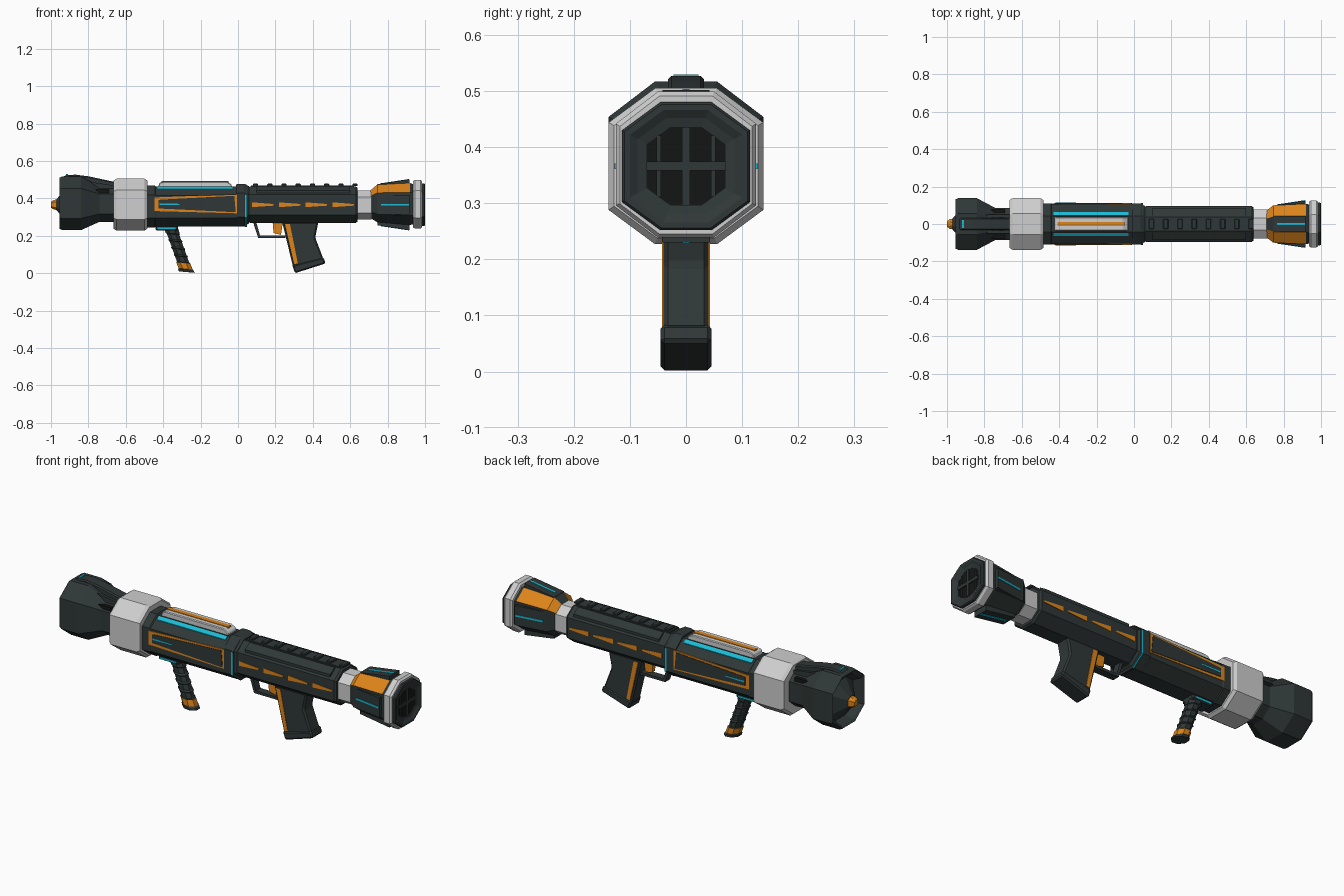
import bpy, bmesh, math
from mathutils import Vector

cube = bpy.data.objects.get("Cube")
if cube:
    bpy.data.objects.remove(cube, do_unlink=True)


def material(name, rgb):
    m = bpy.data.materials.new(name)
    m.use_nodes = True
    m.diffuse_color = (*rgb, 1)
    m.node_tree.nodes["Principled BSDF"].inputs["Base Color"].default_value = (*rgb, 1)
    return m


DARK = material("dark grey", (.029, .039, .038))
BLACK = material("black", (.007, .008, .008))
WHITE = material("light grey", (.62, .62, .62))
ORANGE = material("orange", (.72, .23, .01))
CYAN = material("cyan", (.01, .5, .66))
MID = .366  # height of the tube axis


def finish(name, bm, mats, rule=None, bevel=0):
    bmesh.ops.recalc_face_normals(bm, faces=bm.faces)
    if rule:
        for f in bm.faces:
            f.normal_update()
            f.material_index = rule(f.normal, f.calc_center_median())
    me = bpy.data.meshes.new(name)
    bm.to_mesh(me)
    bm.free()
    ob = bpy.data.objects.new(name, me)
    bpy.context.collection.objects.link(ob)
    for m in mats:
        me.materials.append(m)
    if bevel:
        mod = ob.modifiers.new("bevel", "BEVEL")
        mod.width, mod.segments = bevel, 1
    return ob


def skin(name, rings, *mats, rule=None):
    """Join matching rings of points and cap both ends."""
    bm = bmesh.new()
    loops = [[bm.verts.new(p) for p in r] for r in rings]
    n = len(loops[0])
    for a, b in zip(loops, loops[1:]):
        for i in range(n):
            j = (i + 1) % n
            bm.faces.new((a[i], a[j], b[j], b[i]))
    bm.faces.new(loops[0])
    bm.faces.new(loops[-1])
    return finish(name, bm, mats, rule)


def octagon(x, w, zb=None, zt=None):
    """Eight-sided section across the tube, tall sides and narrow top."""
    zb = MID - w if zb is None else zb
    zt = MID + w if zt is None else zt
    c, b, s = (zb + zt) / 2, .4 * w, .56 * (zt - zb) / 2
    half = [(b, zt), (w, c + s), (w, c - s), (b, zb)]
    return [Vector((x, y, z)) for y, z in half + [(-y, z) for y, z in half[::-1]]]


def tube(name, sections, *mats, rule=None):
    return skin(name, [octagon(*s) for s in sections], *mats, rule=rule)


def prism(name, pts, lo, hi, mat, axis="y", bevel=0):
    put = {"x": lambda a, b, d: (d, a, b), "y": lambda a, b, d: (a, d, b),
           "z": lambda a, b, d: (a, b, d)}[axis]
    bm = bmesh.new()
    rings = [[bm.verts.new(put(a, b, d)) for a, b in pts] for d in (lo, hi)]
    n = len(pts)
    for i in range(n):
        j = (i + 1) % n
        bm.faces.new((rings[0][i], rings[0][j], rings[1][j], rings[1][i]))
    for r in rings:
        bm.faces.new(r)
    return finish(name, bm, [mat], bevel=bevel)


def box(name, x0, x1, y0, y1, z0, z1, mat, bevel=0):
    return prism(name, [(x0, z0), (x1, z0), (x1, z1), (x0, z1)], y0, y1, mat, bevel=bevel)


def pair(name, pts, y0, y1, mat):
    """Matching plates on both flanks."""
    for side, s in (("left", 1), ("right", -1)):
        prism(f"{side}_{name}", pts, s * y0, s * y1, mat)


# Flared front head with a recessed nose cone
tube("front_head", [(-.9, .1), (-.945, .122, .247, .492), (-.955, .132, .238, .51),
                    (-.94, .138, .23, .517), (-.84, .138, .23, .517),
                    (-.74, .085, .275, .465), (-.66, .085, .275, .465)], DARK)
tube("nose_cone", [(-.895, .115), (-.97, .03)], DARK)
tube("nose_tip", [(-.965, .028), (-.985, .026), (-1, .015)], ORANGE)
prism("head_ridge", [(-.94, .5), (-.93, .522), (-.87, .527), (-.8, .518), (-.66, .488), (-.66, .45)],
      -.032, .032, DARK, bevel=.006)
box("head_light", -.92, -.91, -.022, .022, .515, .529, CYAN)
for s in (-1, 1):
    box("neck_slot", -.77, -.69, s * .058, s * .078, .425, .448, BLACK)
    prism("neck_rib", [(-.84, .45), (-.8, .49), (-.66, .468), (-.66, .44)], s * .036, s * .05, DARK)

# Front collar
tube("front_collar", [(-.665, .128, .238, .495), (-.65, .138, .227, .505),
                      (-.5, .138, .227, .505), (-.485, .128, .238, .495)], WHITE)

# Front barrel with framed flanks
tube("front_barrel", [(-.49, .11, .245, .468), (-.445, .11, .245, .468), (-.44, .107, .249, .463),
                      (-.01, .107, .249, .463)], DARK)
pair("flank_frame", [(-.447, .332), (-.447, .405), (-.005, .422), (-.005, .32)], .105, .1105, ORANGE)
pair("flank_panel", [(-.425, .346), (-.425, .392), (-.4, .394), (-.02, .414), (-.012, .326)],
     .106, .113, DARK)
pair("flank_light", [(-.42, .364), (-.42, .373), (-.31, .371), (-.31, .366)], .11, .1145, CYAN)

# Top rail of the front barrel
prism("top_rail", [(-.43, .45), (-.42, .484), (-.395, .49), (-.06, .49), (-.035, .475), (-.03, .45)],
      -.037, .037, WHITE, bevel=.004)
box("top_rail_inlay", -.41, -.05, -.012, .012, .485, .493, ORANGE)
for s in (-1, 1):
    prism("rail_light", [(s * .047, .45), (s * .047, .463), (s * .064, .451), (s * .064, .438)],
          -.43, -.03, CYAN, axis="x")

# Joint between barrels, with a light along its flanks and lower chamfers
tube("joint", [(-.012, .107, .249, .472), (0, .109, .249, .478), (.035, .109, .249, .478),
               (.06, .095, .268, .464)], DARK)
tube("joint_light", [(.038, .111, .248, .47), (.048, .111, .248, .47)], DARK, CYAN,
     rule=lambda n, c: int(abs(n.y) > .3 and n.z < .3))

# Rear barrel, ribbed top and wedge inlays
tube("rear_barrel", [(.05, .09, .274, .458), (.065, .095, .269, .463), (.63, .095, .269, .463),
                     (.64, .088, .276, .456)], DARK)
box("rib_base", .07, .62, -.034, .034, .455, .469, DARK)
for i in range(8):
    x = .08 + i * .076
    box("top_rib", x, x + .028, -.028, .028, .465, .479, DARK, bevel=.004)
for s in (-1, 1):
    prism("shoulder_strip", [(s * .046, .45), (s * .046, .466), (s * .085, .442), (s * .085, .426)],
          .1, .6, DARK, axis="x")
for i in range(4):
    x = .075 + i * .143
    pair("wedge_inlay", [(x, .353), (x, .379), (x + .115, .37), (x + .115, .361)], .09, .0975, ORANGE)

# Rear neck and booster
tube("rear_neck", [(.635, .077, .287, .443), (.715, .077, .287, .443)], WHITE)
tube("booster", [(.7, .066, .3, .436), (.745, .1, .272, .474), (.92, .108, .258, .482),
                 (.95, .1, .264, .47)], DARK, ORANGE,
     rule=lambda n, c: int(n.z > .25 and abs(n.y) > .2 and c.x < .92))


def flare(x, off):
    """Distance of the flared fin surface from the axis."""
    return .105 + (x - .745) * .15 + off


def fin_outline(x0, x1, off, sign, base):
    return [(x0, base + sign * .09), (x0, base + sign * flare(x0, off)),
            (x1, base + sign * flare(x1, off)), (x1, base + sign * .09)]


for s, side in ((1, "upper"), (-1, "lower")):
    prism(side + "_fin", fin_outline(.745, .918, .005, s, MID), -.042, .042, DARK)
    prism(side + "_fin_light", fin_outline(.765, .915, .007, s, MID), -.006, .006, CYAN)
for s, side in ((1, "left"), (-1, "right")):
    prism(side + "_fin", fin_outline(.745, .918, -.006, s, 0), MID - .052, MID + .052, DARK, axis="z")
    prism(side + "_fin_light", fin_outline(.765, .915, -.003, s, 0), MID - .005, MID + .005, CYAN, axis="z")

# Rear ring and recessed exhaust grille
tube("rear_ring", [(.935, .118, .245, .491), (.945, .125, .239, .499), (.975, .125, .239, .499),
                   (.985, .118, .245, .491)], WHITE)
tube("exhaust", [(.97, .114), (.995, .114), (1, .11), (1, .1), (.992, .086), (.988, .07),
                 (.987, .07)], DARK, BLACK, rule=lambda n, c: int(n.x > .9 and abs(c.y) < .01
                                                                  and abs(c.z - MID) < .01))
box("grille_upright", .98, .994, -.007, .007, MID - .07, MID + .07, DARK)
box("grille_crossbar", .98, .994, -.07, .07, MID - .008, MID + .008, DARK)
for s in (-1, 1):
    box("grille_side", .98, .991, s * .045, s * .053, MID - .055, MID + .055, DARK)

# Trigger, guard and rear grip
prism("trigger_guard", [(.08, .275), (.108, .188), (.255, .188), (.255, .202), (.118, .202), (.097, .275)],
      -.02, .02, DARK)
prism("trigger", [(.185, .275), (.19, .215), (.23, .205), (.24, .275)], -.012, .012, ORANGE)
prism("rear_grip", [(.236, .275), (.43, .275), (.413, .19), (.457, .075), (.295, .03)],
      -.04, .04, DARK, bevel=.008)
prism("grip_base", [(.29, .042), (.457, .085), (.468, .052), (.305, 0)], -.045, .045, DARK, bevel=.007)
pair("grip_inlay", [(.252, .262), (.278, .262), (.32, .053), (.3, .048)], .036, .0425, ORANGE)

# Slanted front grip with raised bands
box("grip_mount", -.44, -.32, -.038, .038, .228, .255, DARK, bevel=.005)
pair("mount_light", [(-.43, .233), (-.43, .243), (-.335, .243), (-.335, .233)], .036, .041, CYAN)


def grip_ring(z, r):
    cx = -.355 + (.23 - z) * .36
    return [Vector((cx + r * 1.1 * math.cos(a), r * math.sin(a), z - .1 * r * math.cos(a)))
            for a in (math.radians(22.5 + 45 * i) for i in range(8))]


rings = [grip_ring(.24, .039)]
for i in range(4):
    z = .212 - i * .04
    rings += [grip_ring(z, .037), grip_ring(z - .004, .033), grip_ring(z - .032, .032),
              grip_ring(z - .036, .036)]
skin("front_grip", rings + [grip_ring(.045, .034)], DARK)
skin("front_grip_band", [grip_ring(.055, .037), grip_ring(.022, .037)], ORANGE)
skin("front_grip_base", [grip_ring(.024, .036), grip_ring(.018, .041), grip_ring(.006, .041)], DARK)
